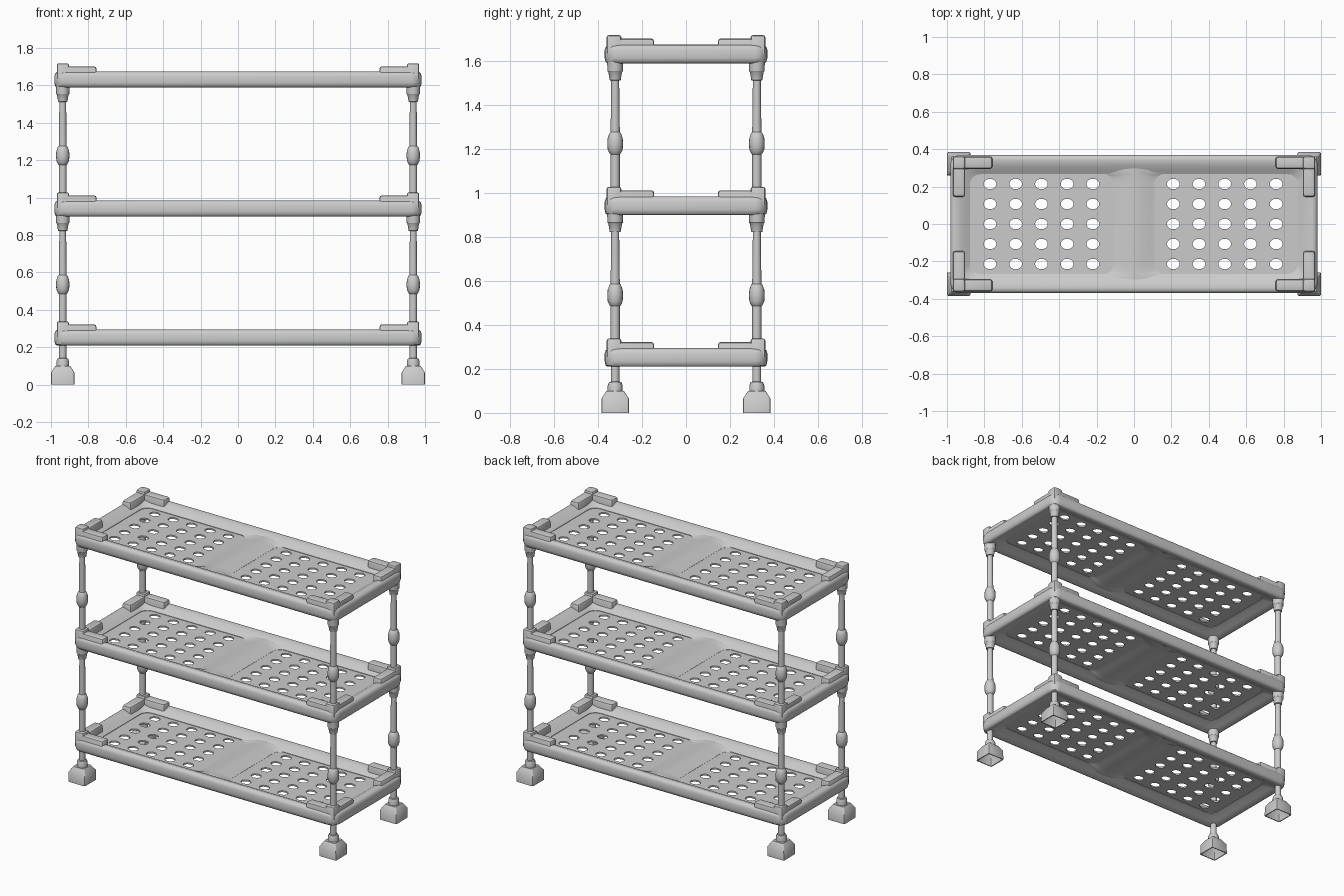
import bpy, bmesh, math

if "Cube" in bpy.data.objects:
    bpy.data.objects.remove(bpy.data.objects["Cube"])

HX, HY = 0.982, 0.37            # tray half sizes
TIERS = (0.21, 0.90, 1.59)      # underside height of each tray
PX, PY = 0.937, 0.322           # post centre
CORNERS = [(sx, sy) for sx in (-1, 1) for sy in (-1, 1)]


def finish(bm, name, angle=35):
    bmesh.ops.remove_doubles(bm, verts=bm.verts, dist=1e-5)
    bmesh.ops.recalc_face_normals(bm, faces=bm.faces)
    me = bpy.data.meshes.new(name)
    bm.to_mesh(me)
    bm.free()
    ob = bpy.data.objects.new(name, me)
    bpy.context.collection.objects.link(ob)
    bpy.ops.object.select_all(action='DESELECT')
    ob.select_set(True)
    bpy.context.view_layer.objects.active = ob
    bpy.ops.object.shade_smooth_by_angle(angle=math.radians(angle))
    return ob


def loft(bm, loops, cyclic=False, cap_start=False, cap_end=False):
    rings = [[bm.verts.new(p) for p in lp] for lp in loops]
    n = len(rings[0])
    pairs = list(zip(rings, rings[1:]))
    if cyclic:
        pairs.append((rings[-1], rings[0]))
    for a, b in pairs:
        for i in range(n):
            j = (i + 1) % n
            bm.faces.new((a[i], a[j], b[j], b[i]))
    if cap_start:
        bm.faces.new(rings[0][::-1])
    if cap_end:
        bm.faces.new(rings[-1])


def round_rect(cx, cy, hx, hy, r, z, seg=5):
    pts = []
    for k, (sx, sy) in enumerate(((1, 1), (-1, 1), (-1, -1), (1, -1))):
        for i in range(seg + 1):
            a = math.pi / 2 * (k + i / seg)
            pts.append((cx + sx * (hx - r) + r * math.cos(a),
                        cy + sy * (hy - r) + r * math.sin(a), z))
    return pts


def lathe(bm, x, y, prof, seg=16):
    loft(bm, [[(x + r * math.cos(2 * math.pi * i / seg),
                y + r * math.sin(2 * math.pi * i / seg), z) for i in range(seg)]
              for r, z in prof], cap_start=True, cap_end=True)


def slab(bm, x0, x1, y0, y1, z0, z1, bev=0.012):
    # rounded block with softened top edge
    cx, cy, hx, hy = (x0 + x1) / 2, (y0 + y1) / 2, abs(x1 - x0) / 2, abs(y1 - y0) / 2
    loft(bm, [round_rect(cx, cy, hx - d, hy - d, bev, z, 2)
              for d, z in ((0, z0), (0, z1 - bev), (bev * 0.3, z1 - bev * 0.3), (bev, z1))],
         cap_start=True, cap_end=True)


# tray rim section: inset from outside, height
RIM = [(0.004, 0.006), (0, 0.025), (0, 0.06), (0.005, 0.075), (0.015, 0.083), (0.03, 0.085),
       (0.06, 0.075), (0.085, 0.06), (0.104, 0.049), (0.104, 0.034), (0.085, 0.028),
       (0.055, 0.012), (0.03, 0.001), (0.014, 0.0)]
# centre bar section: fraction of half width, height
BAR = [(-1, 0.047), (-0.75, 0.053), (-0.4, 0.064), (0, 0.068), (0.4, 0.064), (0.75, 0.053), (1, 0.047),
       (1, 0.036), (0.75, 0.030), (0.4, 0.019), (0, 0.015), (-0.4, 0.019), (-0.75, 0.030), (-1, 0.036)]


def perforated_panel(bm, side, z):
    xs = [side * 0.49 - 0.005 + 0.1375 * (i - 2) for i in range(5)]
    ys = [0.107 * (j - 2) for j in range(5)]
    lo, hi = sorted((side * 0.09, side * 0.89))

    def bounds(v, a, b):
        return [a] + [(p + q) / 2 for p, q in zip(v, v[1:])] + [b]
    bx, by = bounds(xs, lo, hi), bounds(ys, -0.28, 0.28)
    for i, x in enumerate(xs):
        for j, y in enumerate(ys):
            inner, outer = [], []
            for k in range(16):
                c, s = math.cos(k * math.pi / 8), math.sin(k * math.pi / 8)
                m = max(abs(c), abs(s))
                ex = bx[i + 1] - x if c > 0 else x - bx[i]
                ey = by[j + 1] - y if s > 0 else y - by[j]
                inner.append((x + 0.034 * c, y + 0.028 * s))
                outer.append((x + c / m * ex, y + s / m * ey))
            top, bot = z + 0.046, z + 0.036
            loft(bm, [[(*p, top) for p in outer], [(*p, top) for p in inner],
                      [(*p, bot) for p in inner], [(*p, bot) for p in outer]])


for label, z in zip(("lower", "middle", "upper"), TIERS):
    # rim of the tray
    bm = bmesh.new()
    loft(bm, [round_rect(0, 0, HX - d, HY - d, 0.055, z + h) for d, h in RIM], cyclic=True)
    finish(bm, label + "_tray_rim", 50)

    # centre bar, flaring into the rim to round the panel corners
    bm = bmesh.new()
    stations = []
    for y, flare in ((0.305, 0.05), (0.267, 0.05), (0.263, 0.032), (0.252, 0.015), (0.235, 0.004), (0.217, 0)):
        stations.append((y, flare))
    stations += [(-y, f) for y, f in reversed(stations)]
    loft(bm, [[(t * (0.11 + f), y, z + h) for t, h in BAR] for y, f in stations],
         cap_start=True, cap_end=True)
    finish(bm, label + "_tray_centre_bar", 50)

    # perforated floor panels
    bm = bmesh.new()
    for side in (-1, 1):
        perforated_panel(bm, side, z)
    finish(bm, label + "_tray_panels")

    # L-shaped corner clips on top of the rim
    bm = bmesh.new()
    for sx, sy in CORNERS:
        xa, ya = sorted((sx * 0.968, sx * 0.757)), sorted((sy * 0.36, sy * 0.295))
        slab(bm, *xa, *ya, z + 0.045, z + 0.112)
        xa, ya = sorted((sx * 0.968, sx * 0.903)), sorted((sy * 0.36, sy * 0.145))
        slab(bm, *xa, *ya, z + 0.045, z + 0.112)
        xa, ya = sorted((sx * 0.969, sx * 0.903)), sorted((sy * 0.361, sy * 0.294))
        slab(bm, *xa, *ya, z + 0.045, z + 0.128, 0.01)
    finish(bm, label + "_corner_clips")

# posts with a joint bulge and a socket under the next tray
for label, z in zip(("lower", "upper"), TIERS):
    bm = bmesh.new()
    for sx, sy in CORNERS:
        lathe(bm, sx * PX, sy * PY, [(r, z + h) for r, h in (
            (0.021, 0.06), (0.021, 0.275), (0.026, 0.28), (0.034, 0.298), (0.036, 0.325),
            (0.034, 0.35), (0.026, 0.372), (0.021, 0.377), (0.018, 0.612),
            (0.025, 0.613), (0.031, 0.65), (0.035, 0.655), (0.037, 0.70))])
    finish(bm, label + "_posts")

# short legs and hollow feet
bm = bmesh.new()
for sx, sy in CORNERS:
    lathe(bm, sx * PX, sy * PY, [(0.034, 0.095), (0.034, 0.125), (0.028, 0.14), (0.02, 0.142), (0.02, 0.25)])
finish(bm, "short_legs")
bm = bmesh.new()
for sx, sy in CORNERS:
    loft(bm, [round_rect(sx * PX, sy * PY, h, h, 0.008, z, 2) for h, z in
              ((0.034, 0.092), (0.055, 0.058), (0.057, 0), (0.063, 0), (0.062, 0.065), (0.04, 0.10))],
         cap_start=True, cap_end=True)
finish(bm, "feet")
